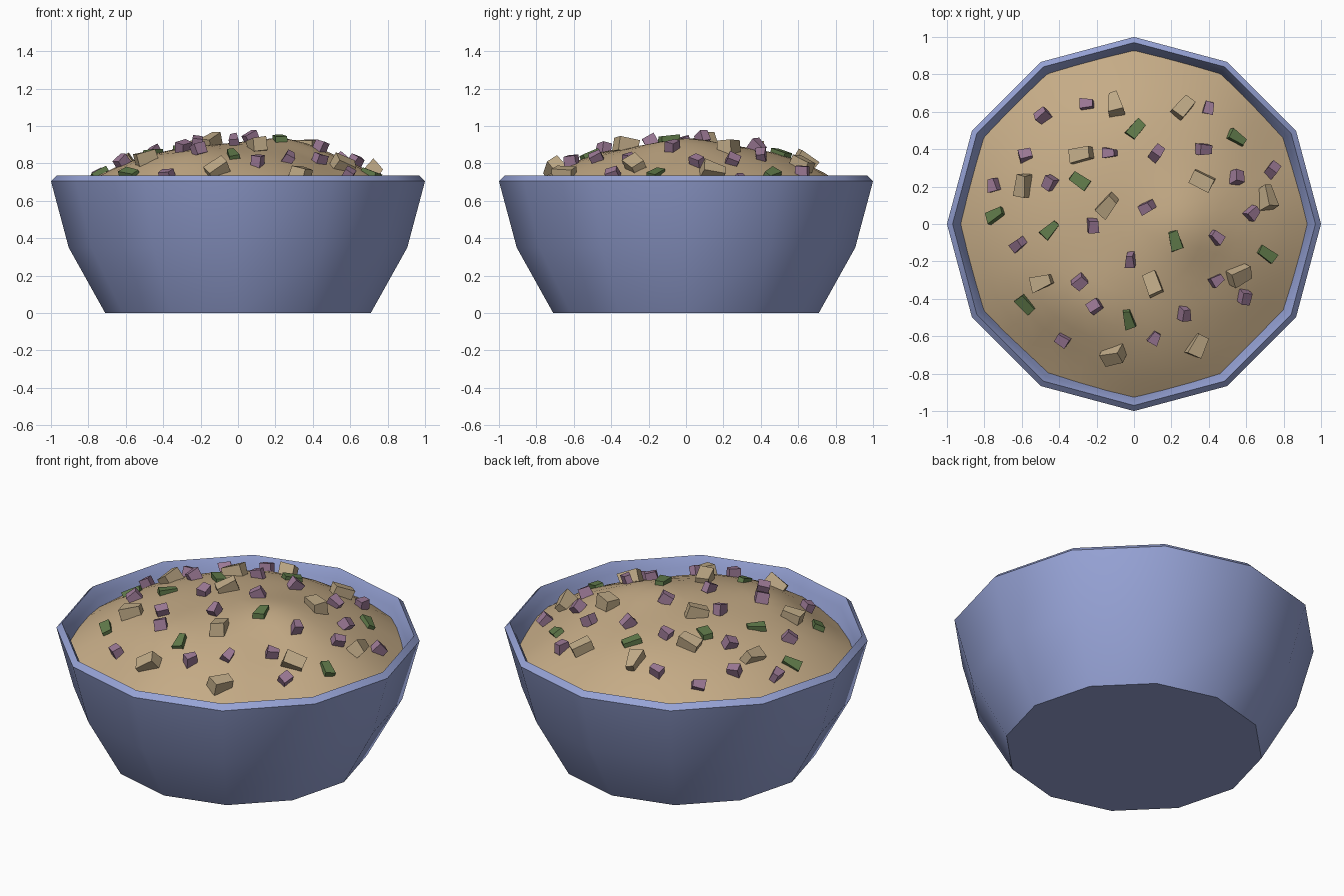
import bpy, bmesh, math, random
from mathutils import Vector, Matrix

if "Cube" in bpy.data.objects:
    bpy.data.objects.remove(bpy.data.objects["Cube"])

random.seed(4)


def make_object(name, bm, color, smooth=None):
    bmesh.ops.recalc_face_normals(bm, faces=bm.faces)
    mesh = bpy.data.meshes.new(name)
    bm.to_mesh(mesh)
    bm.free()
    obj = bpy.data.objects.new(name, mesh)
    bpy.context.collection.objects.link(obj)
    mat = bpy.data.materials.new(name + "_colour")
    mat.diffuse_color = (*color, 1)
    mat.use_nodes = True
    mat.node_tree.nodes["Principled BSDF"].inputs["Base Color"].default_value = mat.diffuse_color
    mesh.materials.append(mat)
    if smooth:
        bpy.ops.object.select_all(action='DESELECT')
        obj.select_set(True)
        bpy.context.view_layer.objects.active = obj
        bpy.ops.object.shade_smooth_by_angle(angle=math.radians(smooth))
    return obj


def bridge(bm, a, b):
    n = len(a)
    for i in range(n):
        bm.faces.new((a[i], a[(i + 1) % n], b[(i + 1) % n], b[i]))


# Bowl: twelve-sided lathe with a bevelled rim and an inner wall
SIDES = 12
profile = [(0.71, 0), (0.905, 0.35), (1.0, 0.705), (0.97, 0.735),
           (0.94, 0.68), (0.865, 0.36), (0.67, 0.06)]
bm = bmesh.new()
rings = [[bm.verts.new((r * math.cos(2 * math.pi * i / SIDES),
                        r * math.sin(2 * math.pi * i / SIDES), z))
          for i in range(SIDES)] for r, z in profile]
for a, b in zip(rings, rings[1:]):
    bridge(bm, a, b)
bm.faces.new(rings[0])
bm.faces.new(rings[-1])
make_object("bowl", bm, (0.31, 0.37, 0.68), 35)


# Food mound: a dome with a few bumps and dents (x, y, spread, height)
BUMPS = [(0.27, 0.0, 0.17, 0.045), (-0.25, -0.48, 0.14, 0.025),
         (-0.45, -0.70, 0.16, -0.05), (0.62, -0.55, 0.20, -0.045),
         (0.78, 0.42, 0.16, -0.035), (0.42, -0.25, 0.10, -0.02),
         (-0.1, 0.6, 0.2, 0.015)]


def height(x, y):
    r = math.hypot(x, y)
    z = 0.62 + 0.28 * (1 - (r / 0.93) ** 2.4)
    for bx, by, s, h in BUMPS:
        z += h * math.exp(-((x - bx) ** 2 + (y - by) ** 2) / (2 * s * s))
    return z


def surface_normal(x, y):
    e = 0.02
    return Vector((height(x - e, y) - height(x + e, y),
                   height(x, y - e) - height(x, y + e), 2 * e)).normalized()


bm = bmesh.new()
SEG = 36
centre = bm.verts.new((0, 0, height(0, 0)))
previous = None
for k in range(1, 11):
    ring = []
    for i in range(SEG):
        a = 2 * math.pi * i / SEG
        r = 0.925 * k / 10
        x, y = r * math.cos(a), r * math.sin(a)
        ring.append(bm.verts.new((x, y, height(x, y))))
    if previous:
        bridge(bm, previous, ring)
    else:
        for i in range(SEG):
            bm.faces.new((centre, ring[i], ring[(i + 1) % SEG]))
    previous = ring
# tuck the edge of the mound down inside the bowl
skirt = [bm.verts.new((v.co.x * 0.93, v.co.y * 0.93, 0.4)) for v in previous]
bridge(bm, previous, skirt)
bm.faces.new(skirt)
make_object("food_mound", bm, (0.56, 0.41, 0.24), 40)


# Toppings: irregular boxes half sunk into the mound
def toppings(name, spots, size, lift, tilt, taper, color):
    bm = bmesh.new()
    for x, y, turn in spots:
        up = Vector((0, 0, 1)).rotation_difference(surface_normal(x, y))
        wobble = (Matrix.Rotation(random.uniform(-tilt, tilt), 4, 'X')
                  @ Matrix.Rotation(random.uniform(-tilt, tilt), 4, 'Y'))
        place = (Matrix.Translation((x, y, height(x, y) + lift))
                 @ up.to_matrix().to_4x4() @ wobble
                 @ Matrix.Rotation(math.radians(turn), 4, 'Z'))
        narrow = random.uniform(taper, 1)
        for v in bmesh.ops.create_cube(bm, size=1)["verts"]:
            co = Vector([c * s * random.uniform(0.9, 1.1)
                         for c, s in zip(v.co, size)])
            if v.co.x > 0:
                co.y *= narrow
            v.co = place @ co
    return make_object(name, bm, color)


PURPLE = [(-.49, .58, 30), (-.25, .64, 0), (.40, .62, 80), (-.58, .37, 20),
          (-.13, .38, 0), (.12, .38, 60), (.37, .40, 0), (.55, .25, 85),
          (.74, .29, 50), (-.75, .21, 100), (-.45, .22, 60), (.07, .09, 30),
          (.63, .06, 45), (.44, -.07, 140), (-.62, -.11, 35), (-.22, -.01, 90),
          (-.02, -.19, 90), (-.29, -.31, 40), (.44, -.30, 30), (.59, -.39, 80),
          (.27, -.48, 90), (-.21, -.44, 30), (-.38, -.62, 150), (.11, -.61, 60)]
TAN = [(-.10, .64, 100), (.26, .62, 50), (-.28, .37, 10), (-.59, .21, 80),
       (-.14, .10, 50), (.36, .23, 155), (.71, .14, 100), (-.49, -.31, 20),
       (.10, -.32, 110), (.56, -.27, 20), (-.11, -.70, 25), (.34, -.65, 60)]
GREEN = [(.01, .51, 50), (.55, .46, -30), (-.29, .23, 145), (-.74, .05, 25),
         (-.45, -.03, 45), (.22, -.09, 105), (.71, -.16, 145),
         (-.58, -.43, -50), (-.03, -.51, 105)]
toppings("onion_pieces", PURPLE, (.068, .056, .06), .018, .4, .6, (.33, .19, .30))
toppings("crumb_chunks", TAN, (.115, .08, .075), .015, .35, .55, (.52, .40, .24))
toppings("herb_flakes", GREEN, (.10, .062, .03), .008, .2, .5, (.12, .20, .07))
